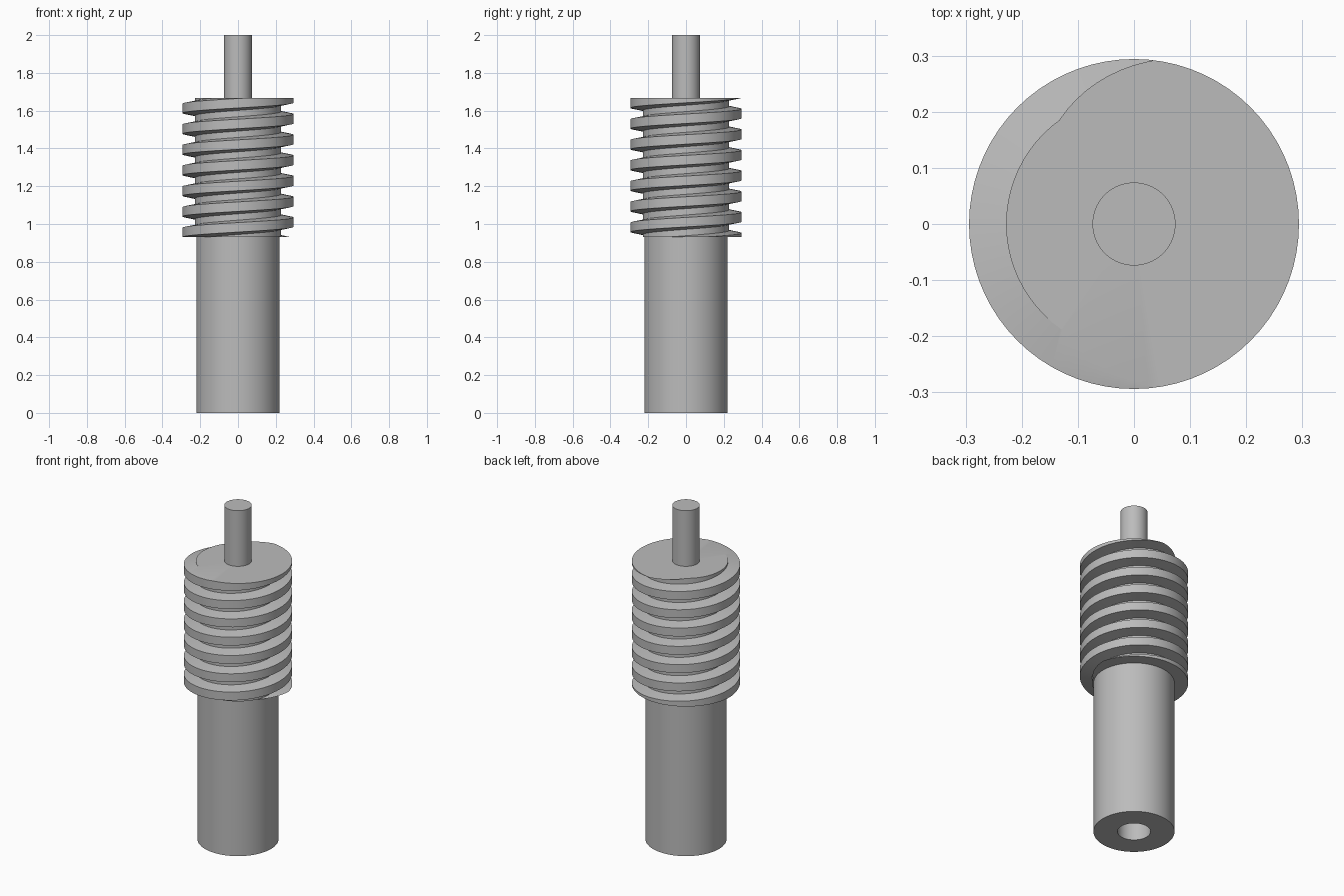
import bpy, bmesh, math
from mathutils import Vector

cube = bpy.data.objects.get("Cube")
if cube:
    bpy.data.objects.remove(cube, do_unlink=True)

steel = bpy.data.materials.new("grey_steel")
steel.use_nodes = True
GREY = (0.5, 0.5, 0.5, 1)
steel.diffuse_color = GREY
steel.node_tree.nodes["Principled BSDF"].inputs["Base Color"].default_value = GREY

SEG = 72
THREAD_BOTTOM, THREAD_TOP = 0.93, 1.667
CORE_R, CREST_R = 0.228, 0.294
PITCH = 0.1095


def finish(name, bm):
    bmesh.ops.remove_doubles(bm, verts=bm.verts[:], dist=1e-5)
    bmesh.ops.recalc_face_normals(bm, faces=bm.faces[:])
    mesh = bpy.data.meshes.new(name)
    bm.to_mesh(mesh)
    bm.free()
    obj = bpy.data.objects.new(name, mesh)
    bpy.context.collection.objects.link(obj)
    mesh.materials.append(steel)
    bpy.ops.object.select_all(action='DESELECT')
    obj.select_set(True)
    bpy.context.view_layer.objects.active = obj
    bpy.ops.object.shade_smooth_by_angle(angle=math.radians(30))
    return obj


def lathe(name, profile):
    bm = bmesh.new()
    verts = [bm.verts.new((r, 0, z)) for r, z in profile]
    edges = [bm.edges.new(pair) for pair in zip(verts, verts[1:])]
    bmesh.ops.spin(bm, geom=verts + edges, cent=(0, 0, 0), axis=(0, 0, 1),
                   angle=math.tau, steps=SEG, use_duplicate=False)
    return finish(name, bm)


def worm_thread(name):
    # One tooth as (radius, height from its middle), swept up a right-handed helix
    tooth = [(CORE_R, -0.038), (CREST_R, -0.025), (CREST_R, 0.025), (CORE_R, 0.038)]
    start = THREAD_BOTTOM - 2 * PITCH
    phase = 0.955 - PITCH / 2 - 2 * PITCH - start
    bm = bmesh.new()
    columns = []
    for i in range(SEG * 11):
        a = math.tau * i / SEG
        z = start + phase + PITCH * i / SEG
        columns.append([bm.verts.new((r * math.cos(a), r * math.sin(a), z + h))
                        for r, h in tooth])
    for i, (a, b) in enumerate(zip(columns, columns[1:])):
        for j in range(3):
            bm.faces.new((a[j], b[j], b[j + 1], a[j + 1]))
        # Root strip joining this turn to the next one
        if i + SEG + 1 < len(columns):
            c, d = columns[i + SEG], columns[i + SEG + 1]
            bm.faces.new((a[3], b[3], d[0], c[0]))
    # Trim both ends flat, then cap each with a fan
    for z, direction in ((THREAD_BOTTOM, -1), (THREAD_TOP, 1)):
        bmesh.ops.bisect_plane(bm, geom=bm.verts[:] + bm.edges[:] + bm.faces[:],
                               dist=1e-6, plane_co=(0, 0, z),
                               plane_no=Vector((0, 0, direction)), clear_outer=True)
        rim = [e for e in bm.edges if e.is_boundary
               and all(abs(v.co.z - z) < 1e-4 for v in e.verts)]
        centre = bm.verts.new((0, 0, z))
        for e in rim:
            bm.faces.new((e.verts[0], e.verts[1], centre))
    return finish(name, bm)


# Lower shaft with a blind bore in its foot
lathe("lower_shaft", [(0, 0.8), (0.09, 0.8), (0.09, 0), (0.22, 0),
                      (0.22, THREAD_BOTTOM + 0.01), (0, THREAD_BOTTOM + 0.01)])
worm_thread("worm_thread")
# Thin spindle on top
lathe("top_spindle", [(0, THREAD_TOP - 0.02), (0.074, THREAD_TOP - 0.02), (0.074, 2), (0, 2)])
